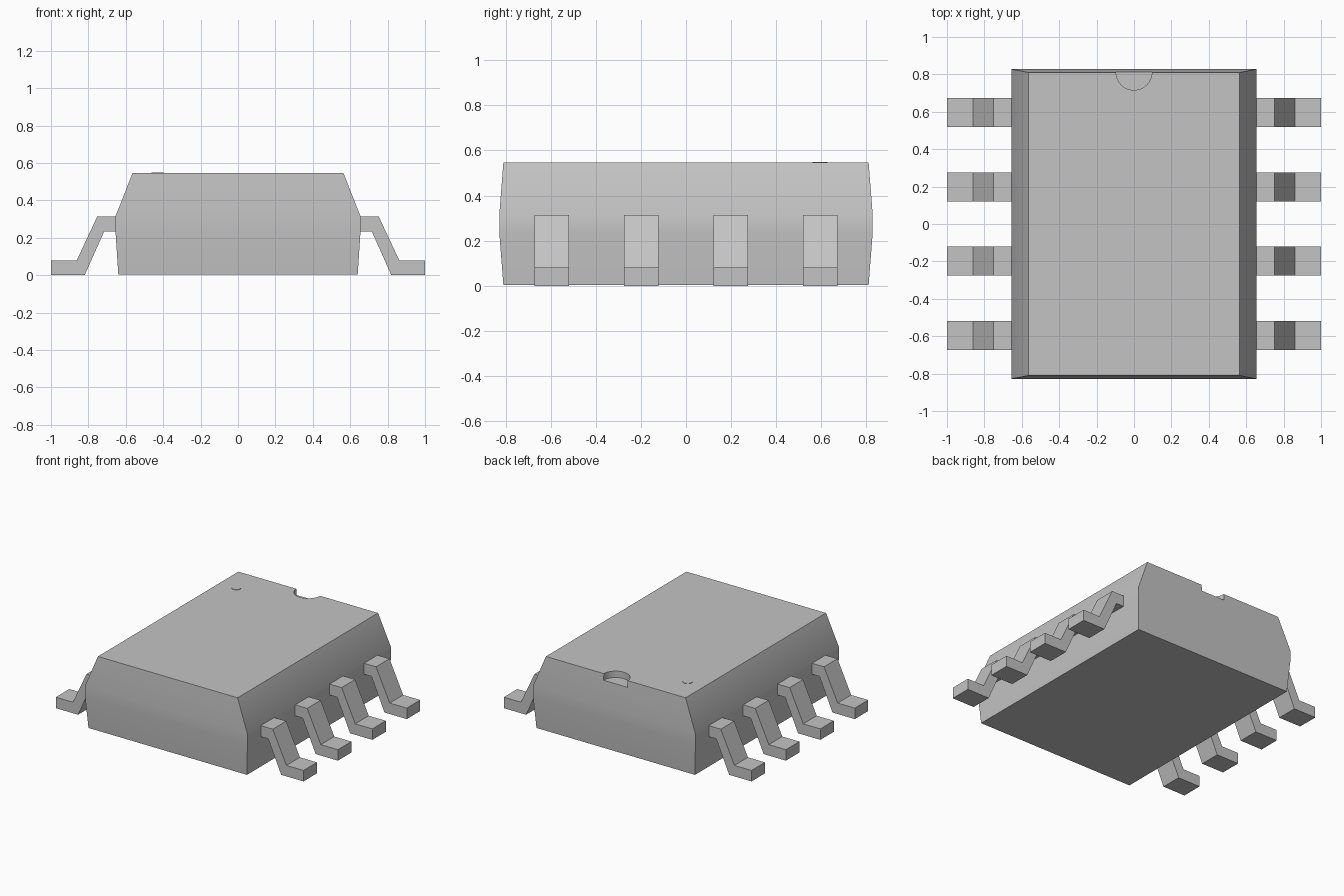
import bpy
import bmesh

cube = bpy.data.objects.get("Cube")
if cube:
    bpy.data.objects.remove(cube, do_unlink=True)

grey = bpy.data.materials.new("plain grey")
grey.use_nodes = True
colour = (0.55, 0.55, 0.55, 1)
grey.diffuse_color = colour
grey.node_tree.nodes["Principled BSDF"].inputs["Base Color"].default_value = colour


def make_object(name, bm):
    bmesh.ops.recalc_face_normals(bm, faces=bm.faces)
    mesh = bpy.data.meshes.new(name)
    bm.to_mesh(mesh)
    bm.free()
    mesh.materials.append(grey)
    obj = bpy.data.objects.new(name, mesh)
    bpy.context.collection.objects.link(obj)
    return obj


def select_only(obj):
    bpy.ops.object.select_all(action="DESELECT")
    obj.select_set(True)
    bpy.context.view_layer.objects.active = obj


def disc(name, radius, depth, location):
    bpy.ops.mesh.primitive_cylinder_add(vertices=48, radius=radius, depth=depth, location=location)
    obj = bpy.context.object
    obj.name = name
    obj.data.materials.append(grey)
    return obj


# Chip body: stacked rectangles given as height, half width, half length
TOP = 0.546
sections = [(0.004, 0.64, 0.81), (0.235, 0.655, 0.828), (0.315, 0.655, 0.828), (TOP, 0.564, 0.81)]
bm = bmesh.new()
rings = [[bm.verts.new((sx * w, sy * l, z)) for sx, sy in ((-1, -1), (1, -1), (1, 1), (-1, 1))]
         for z, w, l in sections]
bm.faces.new(rings[0])
bm.faces.new(rings[-1])
for low, high in zip(rings, rings[1:]):
    for i in range(4):
        j = (i + 1) % 4
        bm.faces.new((low[i], low[j], high[j], high[i]))
body = make_object("body", bm)

# Half-round orientation notch in the back top edge
cutter = disc("notch_cutter", 0.096, 0.1, (0, 0.812, TOP + 0.003))
cutter.hide_render = True
cut = body.modifiers.new("notch", "BOOLEAN")
cut.operation = "DIFFERENCE"
cut.solver = "EXACT"
cut.object = cutter
select_only(body)
bpy.ops.object.modifier_apply(modifier=cut.name)
bpy.data.objects.remove(cutter, do_unlink=True)
select_only(body)
bpy.ops.object.shade_smooth_by_angle()

# Shallow pin-one mark
disc("pin_one_mark", 0.033, 0.006, (-0.43, 0.595, TOP))

# Bent pins: one side profile extruded along y, repeated on both sides
profile = [(1, 0), (1, 0.08), (0.862, 0.08), (0.752, 0.315), (0.63, 0.315),
           (0.63, 0.235), (0.715, 0.235), (0.82, 0)]
PIN_WIDTH = 0.155
for side, label in ((1, "left"), (-1, "right")):
    for n in range(4):
        y = (n - 1.5) * 0.397
        bm = bmesh.new()
        face = bm.faces.new([bm.verts.new((side * x, y - PIN_WIDTH / 2, z)) for x, z in profile])
        extruded = bmesh.ops.extrude_face_region(bm, geom=[face])["geom"]
        moved = [v for v in extruded if isinstance(v, bmesh.types.BMVert)]
        bmesh.ops.translate(bm, verts=moved, vec=(0, PIN_WIDTH, 0))
        make_object(f"{label}_pin_{n + 1}", bm)
